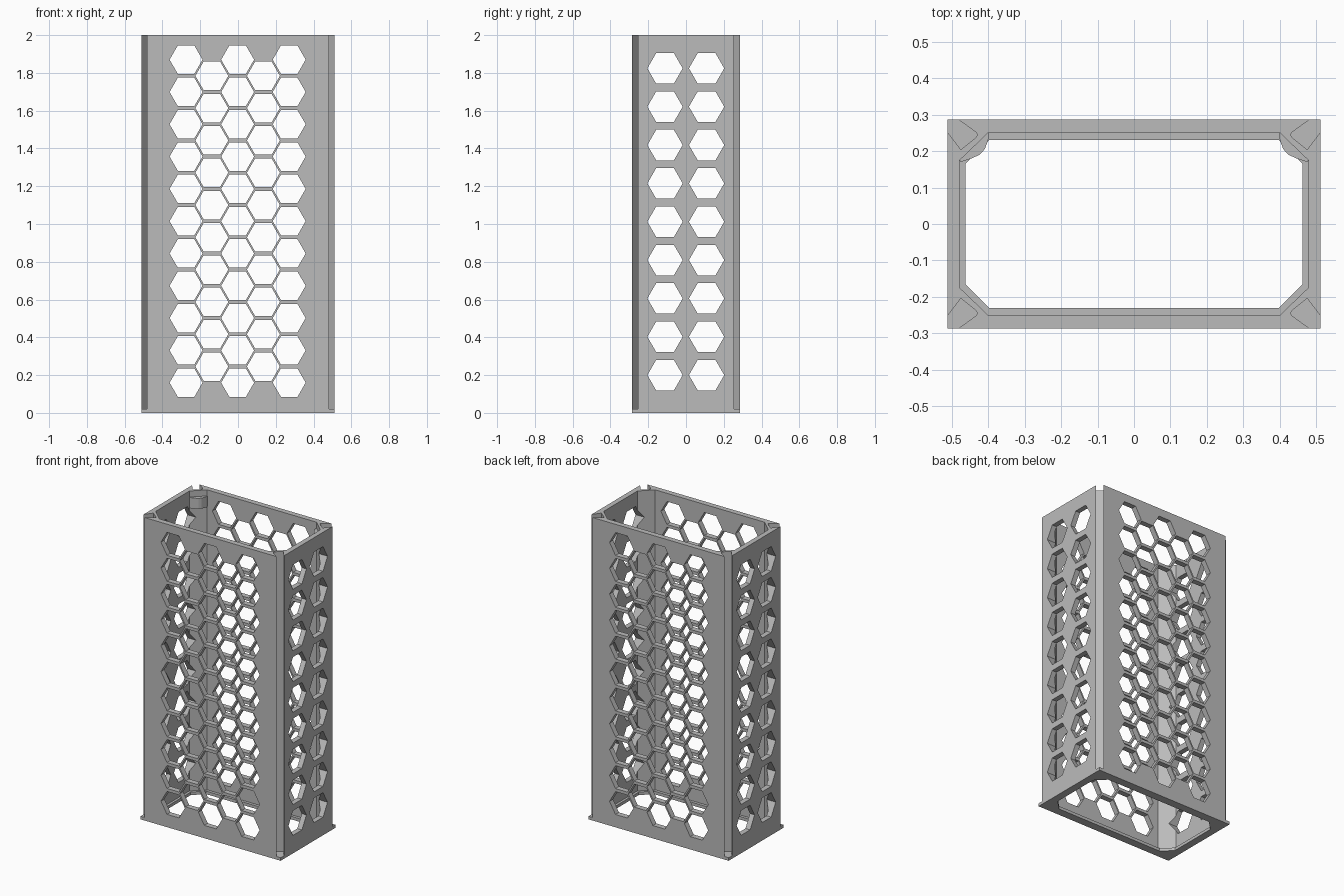
import bpy, math

if "Cube" in bpy.data.objects:
    bpy.data.objects.remove(bpy.data.objects["Cube"])

W, D, H, BASE = 0.512, 0.286, 2.0, 0.02

grey = bpy.data.materials.new("plain grey")
grey.diffuse_color = (0.50, 0.50, 0.50, 1)
grey.use_nodes = True
grey.node_tree.nodes["Principled BSDF"].inputs["Base Color"].default_value = grey.diffuse_color


def make(name, verts, faces):
    me = bpy.data.meshes.new(name)
    me.from_pydata(verts, [], faces)
    me.materials.append(grey)
    ob = bpy.data.objects.new(name, me)
    bpy.context.collection.objects.link(ob)
    return ob


def prism_data(lo, hi, start=0):
    n = len(lo)
    faces = [[start + i for i in reversed(range(n))], [start + n + i for i in range(n)]]
    faces += [[start + i, start + (i + 1) % n, start + n + (i + 1) % n, start + n + i]
              for i in range(n)]
    return lo + hi, faces


def prism(name, pts, z0, z1):
    return make(name, *prism_data([(x, y, z0) for x, y in pts], [(x, y, z1) for x, y in pts]))


def four_corners(q):
    """Mirror a first-quadrant outline (counter-clockwise) into all corners."""
    return (q + [(-x, y) for x, y in reversed(q)] + [(-x, -y) for x, y in q]
            + [(x, -y) for x, y in reversed(q)])


def hex_cutter(name, centres, r, axis):
    """Hexagonal rods with points sideways, running along x or y."""
    verts, faces = [], []
    for c, z in centres:
        ring = [(c + r * math.cos(k * math.pi / 3), z + r * math.sin(k * math.pi / 3))
                for k in range(6)]
        if axis == 'x':
            lo, hi = [(-1, u, v) for u, v in ring], [(1, u, v) for u, v in ring]
        else:
            lo, hi = [(u, 1, v) for u, v in ring], [(u, -1, v) for u, v in ring]
        v, f = prism_data(lo, hi, len(verts))
        verts += v
        faces += f
    return make(name, verts, faces)


def cut(ob, cutter):
    m = ob.modifiers.new("cut", 'BOOLEAN')
    m.operation, m.solver, m.object = 'DIFFERENCE', 'EXACT', cutter
    bpy.context.view_layer.objects.active = ob
    bpy.ops.object.modifier_apply(modifier=m.name)
    bpy.data.objects.remove(cutter)


# Wall shell with a dovetail groove down every corner
groove = [(W, 0.253), (0.475, 0.204), (0.434, 0.237), (0.429, 0.244),
          (0.434, 0.252), (0.481, D)]
walls = prism("perforated_walls", four_corners(groove), BASE, H)
cut(walls, prism("cavity", four_corners([(0.478, 0.175), (0.40, 0.25)]), -0.5, 2.5))

# Hexagonal openings in front and back: five staggered columns
front = [(0.1365 * i - 0.002, (0.16 if i % 2 == 0 else 0.2455) + 0.171 * k)
         for i in range(-2, 3) for k in range(11 if i % 2 == 0 else 10)]
cut(walls, hex_cutter("front_holes", front, 0.0872, 'y'))

# Hexagonal openings in both sides: two straight columns
side = [(y, 0.20 + 0.203 * k) for y in (-0.111, 0.109) for k in range(9)]
cut(walls, hex_cutter("side_holes", side, 0.0935, 'x'))

# Bottom flange with a narrower opening
base = prism("base_flange", [(W, -D), (W, D), (-W, D), (-W, -D)], 0, BASE)
cut(base, prism("base_opening", four_corners([(0.462, 0.166), (0.396, 0.231)]), -0.5, 0.5))

# Small bosses inside the upper back corners
boss = [(0.398, 0.252), (0.398, 0.236), (0.409, 0.206), (0.423, 0.19),
        (0.448, 0.179), (0.475, 0.17), (0.479, 0.176)]
prism("boss_right", boss, 1.89, 1.96)
prism("boss_left", [(-x, y) for x, y in reversed(boss)], 1.89, 1.96)
